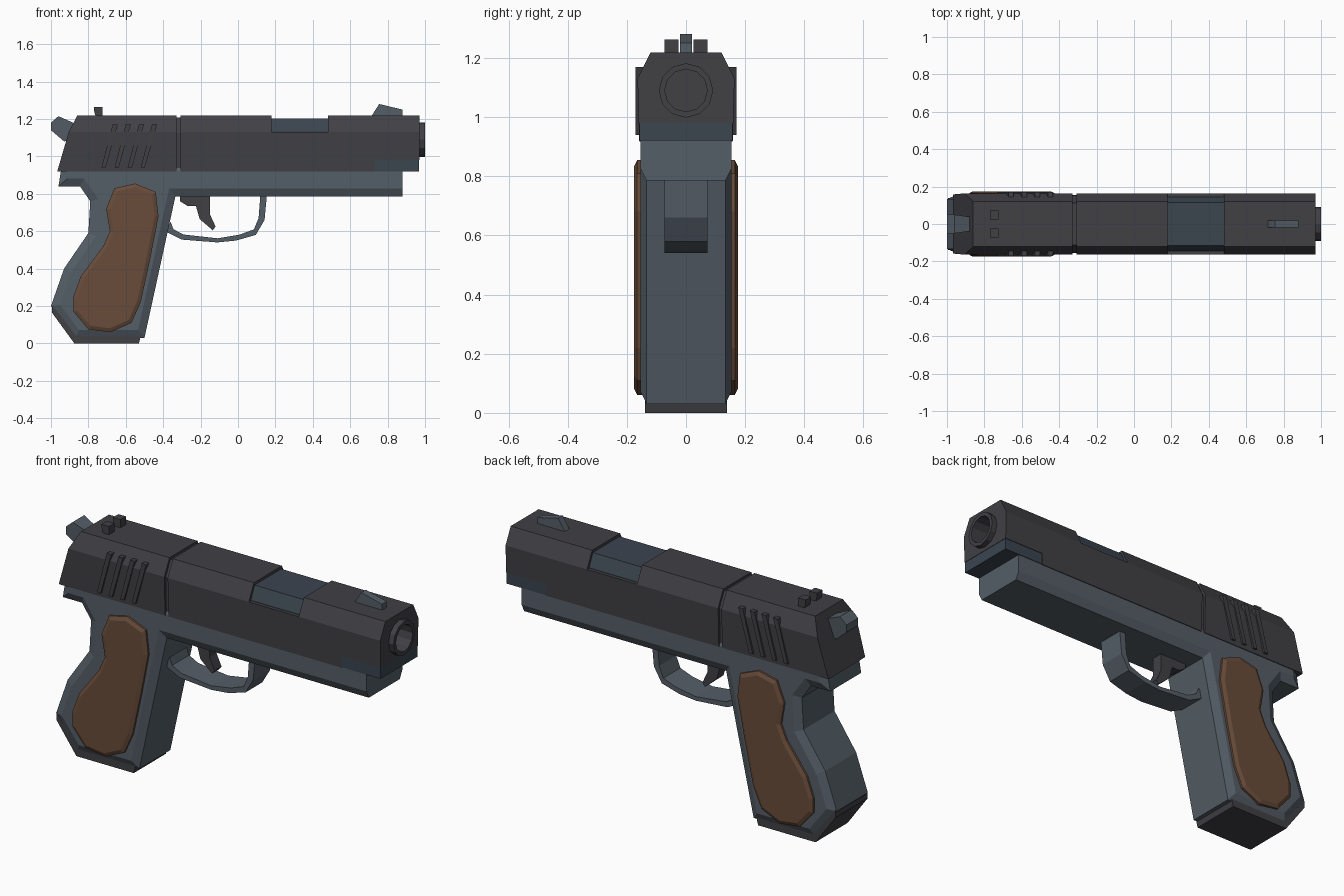
import bpy, bmesh, math
from mathutils import Matrix

if "Cube" in bpy.data.objects:
    bpy.data.objects.remove(bpy.data.objects["Cube"])


def material(name, r, g, b):
    m = bpy.data.materials.new(name)
    m.diffuse_color = (r, g, b, 1)
    m.use_nodes = True
    m.node_tree.nodes["Principled BSDF"].inputs["Base Color"].default_value = m.diffuse_color
    return m


DARK = material("dark_steel", 0.052, 0.052, 0.06)
GREY = material("grey_steel", 0.09, 0.112, 0.135)
BLUE = material("blued_steel", 0.043, 0.058, 0.078)
BROWN = material("brown_grip", 0.14, 0.072, 0.042)


def finish(name, bm, mat):
    bmesh.ops.recalc_face_normals(bm, faces=bm.faces)
    me = bpy.data.meshes.new(name)
    bm.to_mesh(me)
    bm.free()
    ob = bpy.data.objects.new(name, me)
    bpy.context.collection.objects.link(ob)
    if mat:
        me.materials.append(mat)
    return ob


def loft(ring_a, ring_b):
    """Closed solid between two rings of equal length."""
    bm = bmesh.new()
    a = [bm.verts.new(p) for p in ring_a]
    b = [bm.verts.new(p) for p in ring_b]
    n = len(a)
    caps = [bm.faces.new(a), bm.faces.new(b)]
    for i in range(n):
        j = (i + 1) % n
        bm.faces.new((a[i], a[j], b[j], b[i]))
    bmesh.ops.recalc_face_normals(bm, faces=bm.faces)
    return bm, caps


def side_plate(name, pts, y0, y1, mat, inset=0, rise=0, square_end=None):
    """Side-view (x, z) profile extruded along y, caps optionally chamfered."""
    bm, caps = loft([(x, y0, z) for x, z in pts], [(x, y1, z) for x, z in pts])
    if inset:
        bmesh.ops.inset_individual(bm, faces=caps, thickness=inset, depth=rise,
                                   use_even_offset=True)
        if square_end:
            for v in bm.verts:
                if v.co.x > square_end - 0.1:
                    v.co.x = square_end
    return finish(name, bm, mat)


def bar(name, section, back, front, mat):
    """(y, z) section run along x; back may depend on z."""
    bm, _ = loft([(back(z), y, z) for y, z in section],
                 [(front, y, z) for y, z in section])
    return finish(name, bm, mat)


def box(name, x0, x1, y0, y1, z0, z1, mat=None):
    return side_plate(name, [(x0, z0), (x1, z0), (x1, z1), (x0, z1)], y0, y1, mat)


def mirrored(half):
    return half + [(-y, z) for y, z in reversed(half)]


def cut(ob, cutter):
    cutter.hide_render = True
    m = ob.modifiers.new("cut", 'BOOLEAN')
    m.operation = 'DIFFERENCE'
    m.solver = 'EXACT'
    m.object = cutter
    bpy.context.view_layer.objects.active = ob
    bpy.ops.object.modifier_apply(modifier=m.name)
    bpy.data.objects.remove(cutter)


def bore_cylinder(name, r, x0, x1, mat=None):
    bm = bmesh.new()
    bmesh.ops.create_cone(bm, cap_ends=True, segments=12, radius1=r, radius2=r,
                          depth=x1 - x0,
                          matrix=Matrix.Translation(((x0 + x1) / 2, 0, 1.09))
                          @ Matrix.Rotation(math.pi / 2, 4, 'Y'))
    return finish(name, bm, mat)


# Frame with grip
side_plate("frame_and_grip", [
    (-0.94, 0.965), (0.88, 0.965), (0.88, 0.785), (-0.335, 0.785), (-0.5, 0.03),
    (-0.87, 0.03), (-1.0, 0.2), (-0.93, 0.4), (-0.80, 0.59), (-0.79, 0.76),
    (-0.845, 0.84), (-0.96, 0.84)], -0.133, 0.133, GREY, 0.042, 0.021, 0.88)

# Magazine base following the heel of the grip
side_plate("magazine_base", [
    (-0.995, 0.205), (-0.995, 0.165), (-0.875, 0), (-0.53, 0), (-0.52, 0.04),
    (-0.86, 0.04)], -0.138, 0.138, DARK)

# Grip panels
panel = [(-0.66, 0.83), (-0.55, 0.855), (-0.44, 0.81), (-0.425, 0.68), (-0.47, 0.45),
         (-0.52, 0.22), (-0.57, 0.11), (-0.68, 0.06), (-0.80, 0.075), (-0.88, 0.17),
         (-0.88, 0.25), (-0.84, 0.36), (-0.72, 0.52), (-0.685, 0.60), (-0.705, 0.72)]
for side, s in (("right", -1), ("left", 1)):
    side_plate("grip_panel_" + side, panel, s * 0.145, s * 0.165, BROWN, 0.02, 0.01)

# Trigger guard and trigger
side_plate("trigger_guard", [
    (0.155, 0.80), (0.142, 0.66), (0.095, 0.58), (-0.01, 0.55), (-0.11, 0.54),
    (-0.30, 0.555), (-0.39, 0.60), (-0.36, 0.65), (-0.345, 0.61), (-0.29, 0.582),
    (-0.11, 0.562), (0.01, 0.582), (0.085, 0.61), (0.11, 0.67), (0.12, 0.80)],
    -0.073, 0.073, GREY)
side_plate("trigger", [
    (-0.31, 0.80), (-0.31, 0.76), (-0.27, 0.735), (-0.225, 0.735), (-0.205, 0.665),
    (-0.135, 0.605), (-0.12, 0.625), (-0.15, 0.69), (-0.15, 0.80)], -0.03, 0.03, DARK)

# Slide, front and rear sections with a narrow dark gap between them
section = mirrored([(0.158, 0.918), (0.164, 1.13), (0.12, 1.218)])
slide = bar("slide_front", section, lambda z: -0.308, 0.97, DARK)
cut(slide, box("port_cutter", 0.18, 0.48, -0.3, 0.3, 1.13, 1.4))
cut(slide, box("nose_cutter", 0.73, 1.1, -0.3, 0.3, 0.8, 0.98))
cut(slide, bore_cylinder("bore_cutter", 0.085, 0.8, 1.1))


def rear_x(z):
    return -0.86 if z > 1.2 else (-0.905 if z > 1.1 else -0.967)


bar("slide_rear", section, rear_x, -0.328, DARK)
bar("slide_gap_core", mirrored([(0.147, 0.93), (0.152, 1.125), (0.112, 1.207)]),
    lambda z: -0.34, -0.30, DARK)

# Chamber block in the ejection port, and recessed nose block
bar("chamber_block", mirrored([(0.145, 1.10), (0.145, 1.135), (0.115, 1.203)]),
    lambda z: 0.17, 0.49, BLUE)
box("slide_nose_block", 0.72, 0.968, -0.157, 0.157, 0.92, 0.985, BLUE)

# Barrel
barrel = bore_cylinder("barrel", 0.092, 0.78, 1.0, DARK)
cut(barrel, bore_cylinder("barrel_bore_cutter", 0.072, 0.82, 1.1))

# Slanted serrations on both sides
for i in range(4):
    x = -0.73 + i * 0.07
    for side, s in (("right", -1), ("left", 1)):
        side_plate(f"serration_{side}_{i + 1}", [
            (x, 0.94), (x + 0.022, 0.94), (x + 0.087, 1.17), (x + 0.06, 1.17)],
            s * 0.13, s * 0.170, DARK)

# Sights
side_plate("front_sight", [(0.71, 1.21), (0.755, 1.28), (0.88, 1.25), (0.88, 1.21)],
           -0.02, 0.02, GREY)
for side, s in (("right", -1), ("left", 1)):
    side_plate("rear_sight_" + side, [
        (-0.76, 1.21), (-0.77, 1.245), (-0.77, 1.263), (-0.725, 1.263),
        (-0.725, 1.21)], s * 0.025, s * 0.072, DARK)

# Hammer, wider at its spur
hammer = side_plate("hammer", [
    (-1.0, 1.14), (-1.0, 1.18), (-0.96, 1.215), (-0.87, 1.175), (-0.84, 1.10),
    (-0.93, 1.08)], -0.05, 0.05, GREY)
for v in hammer.data.vertices:
    if v.co.x > -0.95:
        v.co.y *= 0.75
